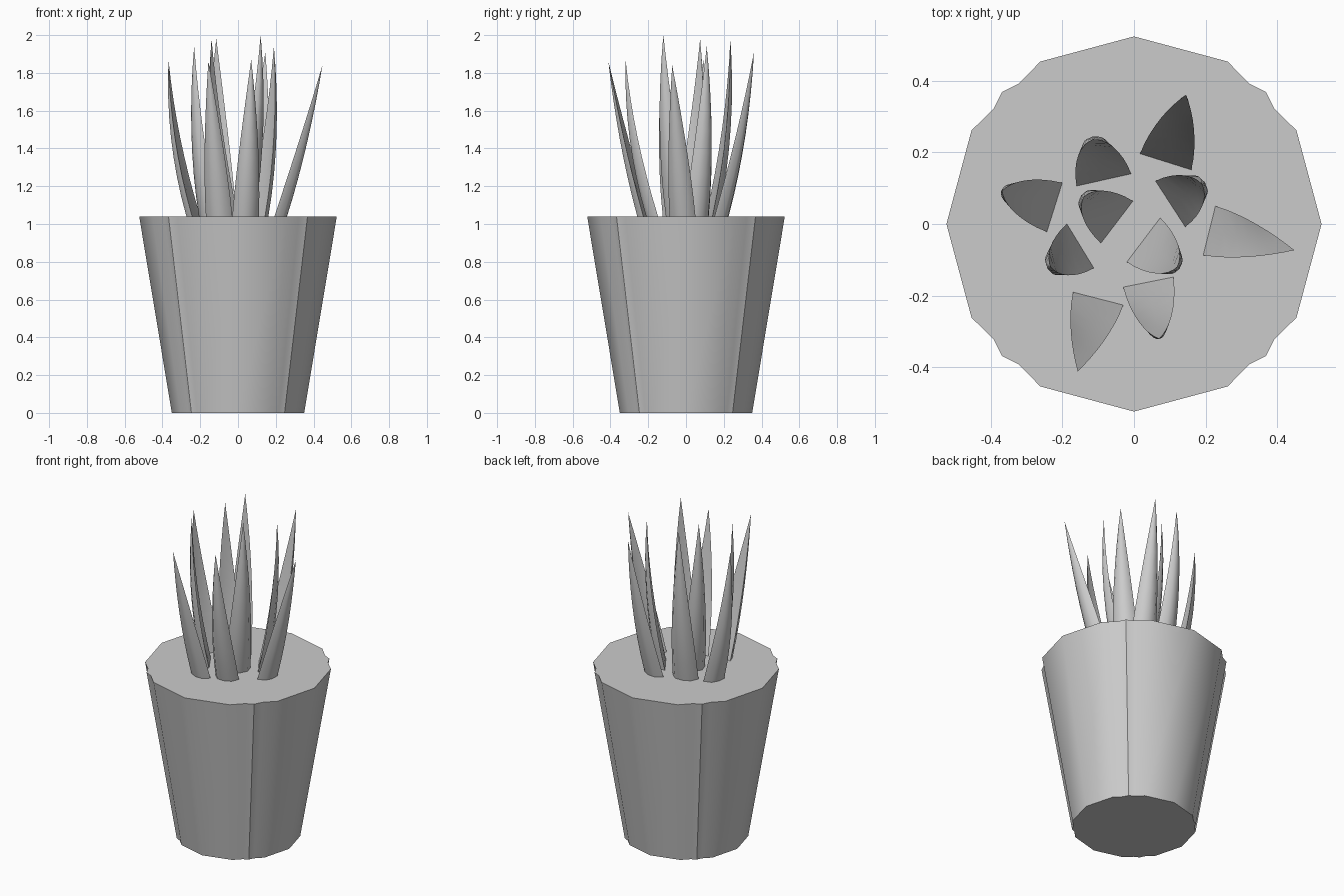
import bpy, bmesh, math
from mathutils import Vector

if "Cube" in bpy.data.objects:
    bpy.data.objects.remove(bpy.data.objects["Cube"])

grey = bpy.data.materials.new("pale grey")
grey.diffuse_color = (0.6, 0.6, 0.6, 1)
grey.use_nodes = True
grey.node_tree.nodes["Principled BSDF"].inputs["Base Color"].default_value = grey.diffuse_color
RIM = 1.04


def make(name, bm, angle):
    bmesh.ops.recalc_face_normals(bm, faces=bm.faces)
    me = bpy.data.meshes.new(name)
    bm.to_mesh(me)
    bm.free()
    ob = bpy.data.objects.new(name, me)
    bpy.context.collection.objects.link(ob)
    me.materials.append(grey)
    bpy.ops.object.select_all(action='DESELECT')
    ob.select_set(True)
    bpy.context.view_layer.objects.active = ob
    bpy.ops.object.shade_smooth_by_angle(angle=math.radians(angle))
    return ob


def bridge(bm, a, b):
    for i in range(len(a)):
        j = (i + 1) % len(a)
        bm.faces.new((a[i], a[j], b[j], b[i]))


# Tapered pot: one quarter of the outline turned four times
quarter = [(0.523, 0), (0.453, 0.261), (0.391, 0.322), (0.368, 0.368),
           (0.322, 0.391), (0.261, 0.453)]
outline = []
for k in range(4):
    for x, y in quarter:
        for _ in range(k):
            x, y = -y, x
        outline.append((x, y))
bm = bmesh.new()
low = [bm.verts.new((x * 0.67, y * 0.67, 0)) for x, y in outline]
top = [bm.verts.new((x, y, RIM)) for x, y in outline]
bridge(bm, low, top)
bm.faces.new(low)
bm.faces.new(top)
make("pot", bm, 32)


# Pointed leaf: inner base edge p-q, tip position
def leaf(name, p, q, tip):
    p, q = Vector((*p, 0)), Vector((*q, 0))
    mid = (p + q) / 2
    side = (q - p).normalized()
    half = (q - p).length / 2
    reach = Vector((tip[0], tip[1], 0)) - mid
    out = Vector((-side.y, side.x, 0))
    if out.dot(reach) < 0:
        out = -out
    bow = max(1.1, min(1.85, 3.1 - 9.3 * reach.length))
    bm = bmesh.new()
    prev = None
    n = 8
    for i in range(n):
        t = i / n
        c = mid + reach * (bow * t + (1 - bow) * t * t)
        c.z = RIM + (tip[2] - RIM) * t
        w = half * (1 - t ** 1.5)
        d = 0.05 * (1 - t ** 1.7)
        dip = 0.3 * d * math.sin(math.pi * min(1, t * 1.3))
        section = [(-w, 0), (0, dip), (w, 0), (w * 0.62, d * 0.8),
                   (0, d), (-w * 0.62, d * 0.8)]
        ring = [bm.verts.new(c + side * s + out * o) for s, o in section]
        if prev:
            bridge(bm, prev, ring)
        else:
            bm.faces.new(ring)
        prev = ring
    end = bm.verts.new(tip)
    for i in range(6):
        bm.faces.new((prev[i], prev[(i + 1) % 6], end))
    make(name, bm, 50)


leaves = [
    ((.227, .05), (.193, -.087), (.447, -.073, 1.84)),
    ((.017, .196), (.16, .151), (.145, .36, 1.91)),
    ((-.008, .14), (-.16, .106), (-.115, .235, 1.98)),
    ((-.20, .115), (-.243, -.022), (-.368, .092, 1.87)),
    ((-.003, .064), (-.092, -.053), (-.14, .075, 1.98)),
    ((.06, .12), (.143, -.008), (.19, .11, 1.94)),
    ((-.187, 0), (-.112, -.123), (-.232, -.12, 1.94)),
    ((.073, .017), (-.02, -.106), (.12, -.12, 2.0)),
    ((-.17, -.19), (-.03, -.226), (-.157, -.411, 1.86)),
    ((.11, -.148), (-.03, -.176), (.07, -.32, 1.87)),
]
for i, (p, q, tip) in enumerate(leaves):
    leaf(f"leaf_{i + 1}", p, q, tip)
